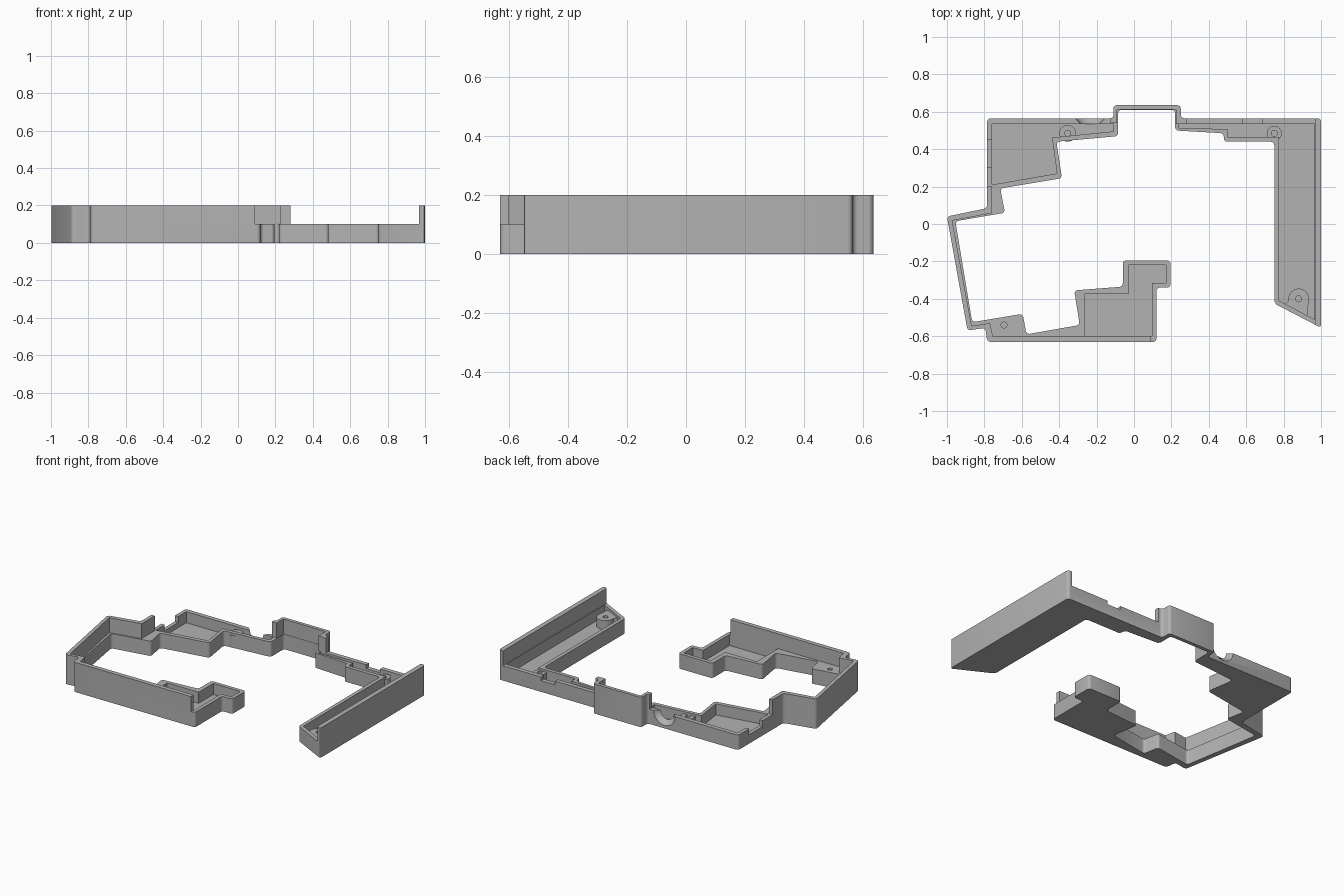
import bpy, bmesh, math

if "Cube" in bpy.data.objects:
    bpy.data.objects.remove(bpy.data.objects["Cube"])

grey = bpy.data.materials.new("plain_grey")
grey.use_nodes = True
COLOUR = (0.45, 0.45, 0.45, 1)
grey.diffuse_color = COLOUR
grey.node_tree.nodes["Principled BSDF"].inputs["Base Color"].default_value = COLOUR


def prism(name, outline, z0, z1, rounding=0.0):
    """Extrude an outline upwards, optionally rounding its vertical edges."""
    bm = bmesh.new()
    face = bm.faces.new([bm.verts.new((x, y, z0)) for x, y in outline])
    top = bmesh.ops.extrude_face_region(bm, geom=[face])["geom"]
    for v in top:
        if isinstance(v, bmesh.types.BMVert):
            v.co.z = z1
    bmesh.ops.recalc_face_normals(bm, faces=bm.faces)
    if rounding:
        upright = [e for e in bm.edges if abs(e.verts[0].co.z - e.verts[1].co.z) > 0.01]
        bmesh.ops.bevel(bm, geom=upright, offset=rounding, segments=4,
                        affect='EDGES', profile=0.5, clamp_overlap=True)
    mesh = bpy.data.meshes.new(name)
    bm.to_mesh(mesh)
    bm.free()
    mesh.materials.append(grey)
    obj = bpy.data.objects.new(name, mesh)
    bpy.context.collection.objects.link(obj)
    return obj


def circle(x, y, r, n=24):
    return [(x + r * math.cos(i * math.tau / n), y + r * math.sin(i * math.tau / n))
            for i in range(n)]


def box(x0, x1, y0, y1):
    return [(x0, y0), (x1, y0), (x1, y1), (x0, y1)]


def combine(target, other, operation):
    mod = target.modifiers.new(operation.lower(), 'BOOLEAN')
    mod.operation, mod.solver, mod.object = operation, 'EXACT', other
    bpy.context.view_layer.objects.active = target
    bpy.ops.object.modifier_apply(modifier=mod.name)
    bpy.data.objects.remove(other)


LOW, TALL, FLOOR = 0.1, 0.2, 0.025

# Whole open frame: outside edge, then back along the inside
frame = prism("case_frame", [
    (1, .565), (.25, .565), (.25, .635), (-.11, .635), (-.11, .565), (-.785, .565),
    (-.785, .085), (-1, .04), (-.89, -.57), (-.795, -.555), (-.785, -.63), (.12, -.63),
    (.12, -.34), (.195, -.34), (.195, -.195), (-.06, -.195), (-.06, -.335), (-.32, -.355),
    (-.29, -.54), (-.575, -.59), (-.595, -.48), (-.865, -.525), (-.955, .015),
    (-.69, .06), (-.715, .19), (-.385, .245), (-.415, .44), (-.085, .47),
    (-.085, .61), (.22, .61), (.22, .5), (.48, .485), (.48, .44), (.75, .44),
    (.75, -.425), (1, -.555)], 0, TALL, 0.018)

# Clear the upper half, leaving only the tall outer lips
combine(frame, prism("upper_clearance", [
    (.09, -.8), (.09, -.6), (-.755, -.6), (-.77, -.53), (-.868, -.545), (-.972, .018),
    (-.76, .058), (-.76, .2), (-.9, .2), (-.9, .8), (-.125, .8), (-.125, .54),
    (-.09, .54), (-.09, .612), (.225, .612), (.225, .535), (.28, .535), (.28, .8),
    (.968, .8), (.968, -.8)], LOW, 0.3), 'DIFFERENCE')

# Pockets sunk down to the floor
pockets = {
    "front_pocket": [(-.265, -.6), (.095, -.6), (.095, -.315), (.17, -.315), (.17, -.22),
                     (-.03, -.22), (-.03, -.375), (-.265, -.375)],
    "back_pocket": [(-.76, .535), (-.76, .21), (-.412, .27), (-.438, .462),
                    (-.11, .495), (-.11, .535)],
    "side_pocket": [(.24, .535), (.24, .512), (.5, .508), (.5, .465), (.775, .465),
                    (.775, -.41), (.965, -.51), (.965, .535)],
}
for name, outline in pockets.items():
    combine(frame, prism(name, outline, FLOOR, 0.15), 'DIFFERENCE')

# Screw bosses, each reaching into the wall beside it, and their holes
BOSS_TOP = 0.085
for x, y, r in ((-.355, .485, .045), (.75, .485, .04), (.88, -.4, .055)):
    combine(frame, prism("boss", circle(x, y, r), 0.01, BOSS_TOP), 'UNION')
combine(frame, prism("boss_web", [(.827, -.41), (.8, -.435), (.925, -.5), (.934, -.41)],
                     0.01, BOSS_TOP), 'UNION')
for x, y in ((-.355, .485), (.75, .485), (.88, -.4), (-.695, -.54)):
    combine(frame, prism("screw_hole", circle(x, y, .016, 16), 0.04, 0.15), 'DIFFERENCE')

# Flared round opening in the back wall
bpy.ops.mesh.primitive_cone_add(vertices=32, radius1=.09, radius2=.04, depth=.05,
                                location=(-.235, .55, LOW), rotation=(math.pi / 2, 0, 0))
combine(frame, bpy.context.object, 'DIFFERENCE')

# Slots in the left-hand end wall and the back wall
for name, area, z in (("end_slot", box(-.8, -.75, .305, .45), .06),
                      ("back_slot", box(.58, .685, .53, .58), .075)):
    combine(frame, prism(name, area, z, 0.15), 'DIFFERENCE')

bpy.ops.object.select_all(action='DESELECT')
frame.select_set(True)
bpy.context.view_layer.objects.active = frame
bpy.ops.object.shade_smooth_by_angle(angle=math.radians(30))
